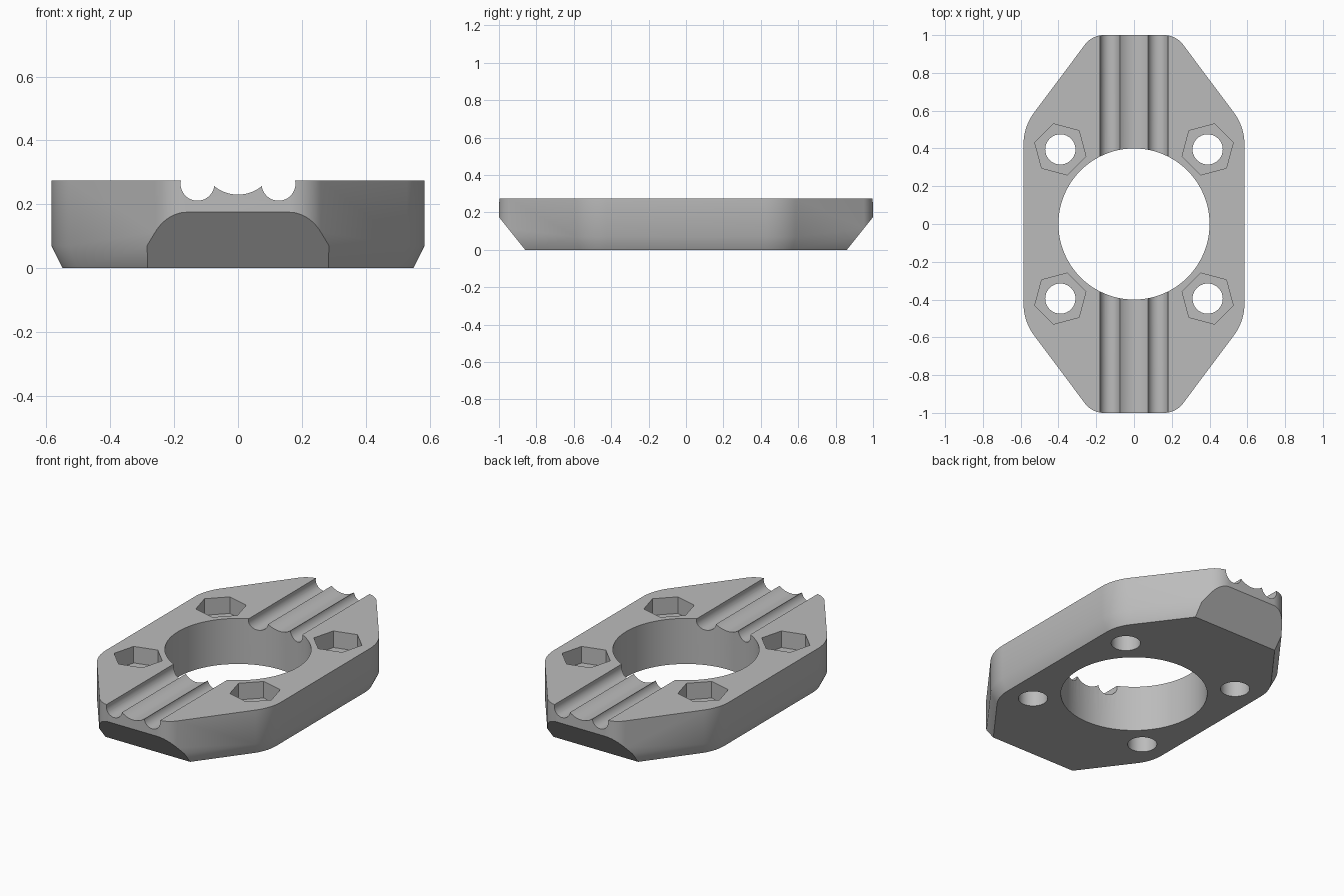
import bpy, bmesh
from math import cos, sin, pi, radians, tan
from mathutils import Vector

cube = bpy.data.objects.get("Cube")
if cube:
    bpy.data.objects.remove(cube)

HEIGHT = 0.275


def loft(name, loops):
    """Closed solid through matching loops of 3D points."""
    bm = bmesh.new()
    rings = [[bm.verts.new(p) for p in loop] for loop in loops]
    n = len(rings[0])
    for low, high in zip(rings, rings[1:]):
        for i in range(n):
            j = (i + 1) % n
            bm.faces.new((low[i], low[j], high[j], high[i]))
    bm.faces.new(rings[0])
    bm.faces.new(rings[-1])
    bmesh.ops.recalc_face_normals(bm, faces=bm.faces)
    mesh = bpy.data.meshes.new(name)
    bm.to_mesh(mesh)
    bm.free()
    obj = bpy.data.objects.new(name, mesh)
    bpy.context.collection.objects.link(obj)
    return obj


def circle(cx, cy, r, n, start=0.0):
    return [(cx + r * cos(start + 2 * pi * i / n),
             cy + r * sin(start + 2 * pi * i / n)) for i in range(n)]


def rounded(corners, radii, steps=12):
    """Convex polygon with tangent arcs; returns (point, outward normal) pairs."""
    out = []
    for i, (corner, r) in enumerate(zip(corners, radii)):
        c = Vector(corner)
        a = (Vector(corners[i - 1]) - c).normalized()
        b = (Vector(corners[(i + 1) % len(corners)]) - c).normalized()
        half = a.angle(b) / 2
        centre = c + (a + b).normalized() * (r / sin(half))
        n0 = (c + a * (r / tan(half)) - centre).normalized()
        n1 = (c + b * (r / tan(half)) - centre).normalized()
        for k in range(steps + 1):
            n = n0.slerp(n1, k / steps)
            out.append((centre + n * r, n))
    return out


# Plate: rounded octagon with a small chamfer around the lower edge
quarter = [(0.585, 0.515), (0.222, 1.0)]
corners, radii = [], []
for sx, sy in ((1, 1), (-1, 1), (-1, -1), (1, -1)):
    pts = list(zip(quarter, (0.28, 0.125)))
    if sx * sy < 0:
        pts.reverse()
    for (x, y), r in pts:
        corners.append((sx * x, sy * y))
        radii.append(r)
outline = rounded(corners, radii)


def level(z, inset):
    return [(*(p - n * inset), z) for p, n in outline]


plate = loft("mounting_plate", [level(0, 0.035), level(0.07, 0), level(HEIGHT, 0)])

cutters = []


def cut_z(name, pts, z0, z1):
    cutters.append(loft(name, [[(x, y, z) for x, y in pts] for z in (z0, z1)]))


def cut_y(name, pts):
    cutters.append(loft(name, [[(x, y, z) for x, z in pts] for y in (-1.2, 1.2)]))


# Central bore
cut_z("bore_cutter", circle(0, 0, 0.4, 96), -0.1, 0.5)

# Bolt holes with hexagonal nut pockets
for sx in (1, -1):
    for sy in (1, -1):
        x, y = sx * 0.39, sy * 0.395
        cut_z("bolt_hole_cutter", circle(x, y, 0.08, 40), -0.1, 0.5)
        turn = radians(15 if sx * sy > 0 else 45)
        cut_z("nut_pocket_cutter", circle(x, y, 0.14, 6, turn), HEIGHT - 0.1, 0.5)

# Lengthwise channels: shallow centre, round one on each side
cut_y("centre_channel_cutter", circle(0, 0.348, 0.118, 64))
for sx in (1, -1):
    cut_y("side_channel_cutter", circle(sx * 0.127, 0.264, 0.053, 48))

# Sloped undersides at both ends
slope = 0.14 / 0.175
for sy in (1, -1):
    wedge = [(0.86 - slope * 0.1, -0.1), (1.0 + slope * 0.1, 0.275), (1.3, -0.1)]
    cutters.append(loft("end_slope_cutter",
                        [[(x, sy * y, z) for y, z in wedge] for x in (-0.8, 0.8)]))

# Cut everything, then remove the cutters
bpy.ops.object.select_all(action='DESELECT')
bpy.context.view_layer.objects.active = plate
plate.select_set(True)
for cutter in cutters:
    cutter.hide_render = True
    mod = plate.modifiers.new("cut", 'BOOLEAN')
    mod.operation = 'DIFFERENCE'
    mod.solver = 'EXACT'
    mod.object = cutter
    bpy.ops.object.modifier_apply(modifier=mod.name)
for cutter in cutters:
    bpy.data.objects.remove(cutter)

# Single grey colour
grey = bpy.data.materials.new("plain_grey")
grey.use_nodes = True
colour = (0.5, 0.5, 0.5, 1)
grey.diffuse_color = colour
grey.node_tree.nodes["Principled BSDF"].inputs["Base Color"].default_value = colour
plate.data.materials.clear()
plate.data.materials.append(grey)
bpy.ops.object.shade_smooth_by_angle(angle=radians(30))
